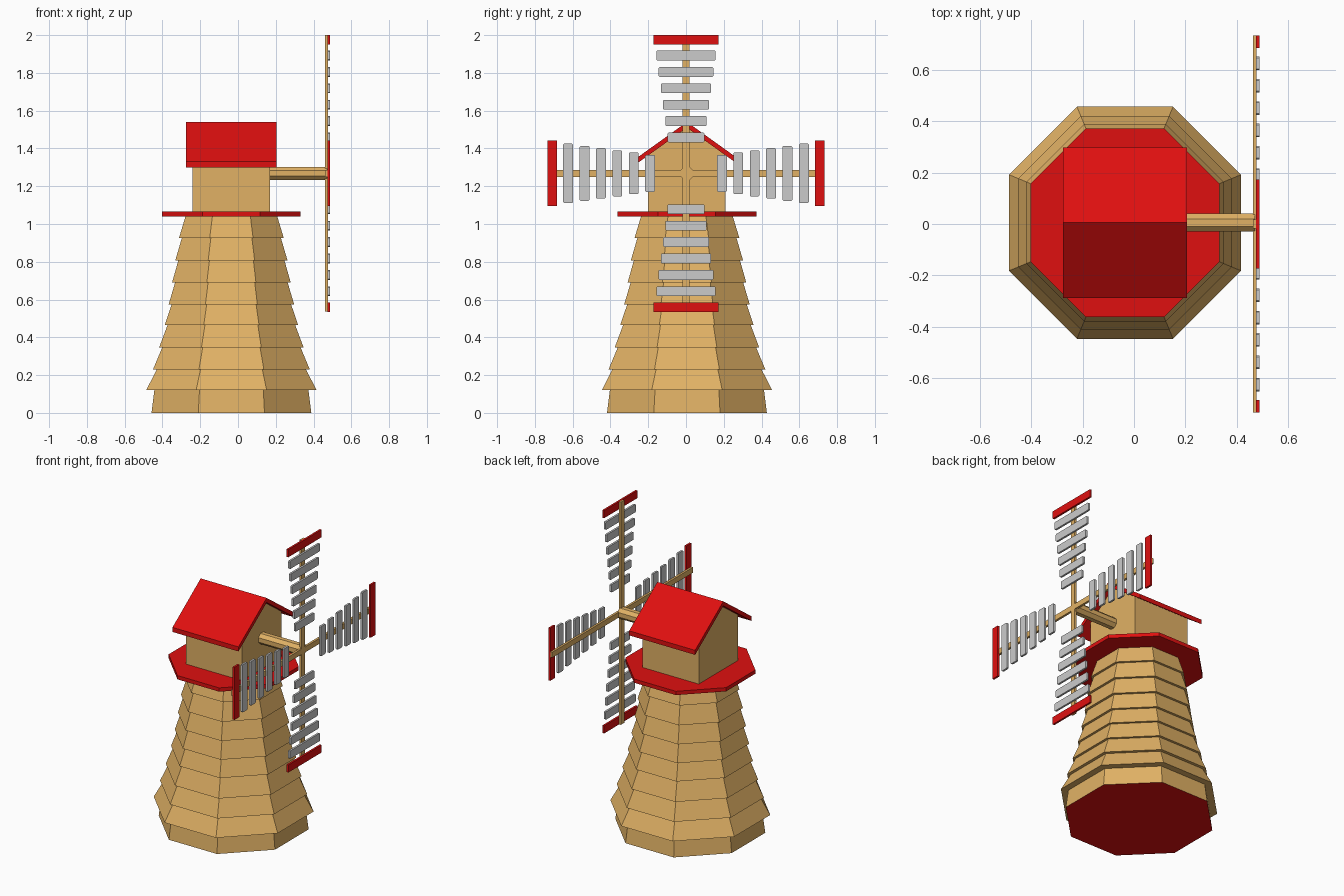
import bpy, bmesh, math
from mathutils import Matrix, Vector

if "Cube" in bpy.data.objects:
    bpy.data.objects.remove(bpy.data.objects["Cube"])

CX, CY = -0.035, 0.005      # tower axis
HUB_Z = 1.268               # sail centre height


def material(name, rgb):
    m = bpy.data.materials.new(name)
    m.diffuse_color = (*rgb, 1)
    m.use_nodes = True
    m.node_tree.nodes["Principled BSDF"].inputs["Base Color"].default_value = m.diffuse_color
    return m


WOOD = material("wood", (0.75, 0.44, 0.13))
RED = material("red_paint", (0.74, 0.005, 0.005))


def finish(name, bm, *mats):
    bmesh.ops.recalc_face_normals(bm, faces=bm.faces)
    me = bpy.data.meshes.new(name)
    bm.to_mesh(me)
    bm.free()
    for m in mats:
        if m:
            me.materials.append(m)
    ob = bpy.data.objects.new(name, me)
    bpy.context.collection.objects.link(ob)
    return ob


def octagon_loft(name, profile, matrix, *mats):
    """Octagonal solid from (apothem, height) pairs; the last material goes on the bottom cap."""
    bm = bmesh.new()
    rings = []
    for a, z in profile:
        r = a / math.cos(math.pi / 8)
        angles = [math.pi / 8 + i * math.pi / 4 for i in range(8)]
        rings.append([bm.verts.new((r * math.cos(t), r * math.sin(t), z)) for t in angles])
    for lo, hi in zip(rings, rings[1:]):
        for i in range(8):
            j = (i + 1) % 8
            bm.faces.new((lo[i], lo[j], hi[j], hi[i]))
    bm.faces.new(rings[0]).material_index = len(mats) - 1
    bm.faces.new(rings[-1])
    bm.transform(matrix)
    return finish(name, bm, *mats)


def extrude_x(name, outline, x0, x1, mat):
    """Solid with a (y, z) outline running from x0 to x1."""
    bm = bmesh.new()
    face = bm.faces.new([bm.verts.new((x0, CY + y, z)) for y, z in outline])
    new = bmesh.ops.extrude_face_region(bm, geom=[face])["geom"]
    verts = [v for v in new if isinstance(v, bmesh.types.BMVert)]
    bmesh.ops.translate(bm, verts=verts, vec=(x1 - x0, 0, 0))
    return finish(name, bm, mat)


def sail_box(name, x, r, size, angle, mat=None, bevel=0):
    """Box at radius r from the hub, turned around the sail axis."""
    bm = bmesh.new()
    bmesh.ops.create_cube(bm, size=1)
    bm.transform(Matrix.Translation((0, 0, r)) @ Matrix.Diagonal((*size, 1)))
    if bevel:
        edges = [e for e in bm.edges
                 if abs(e.verts[0].co.x - e.verts[1].co.x) > size[0] / 2]
        bmesh.ops.bevel(bm, geom=edges, offset=bevel, segments=1, affect='EDGES')
    bm.transform(Matrix.Translation((x, 0, HUB_Z)) @ Matrix.Rotation(angle, 4, 'X'))
    return finish(name, bm, mat)


# Tower: overlapping clapboard tiers, red underside
heights = [0.0, 0.12, 0.23, 0.345, 0.465, 0.575, 0.69, 0.807, 0.927, 1.04]
lower = [0.423, 0.451, 0.415, 0.383, 0.353, 0.332, 0.314, 0.297, 0.277]
upper = [0.408, 0.395, 0.367, 0.338, 0.316, 0.298, 0.281, 0.262, 0.243]
profile = []
for i in range(9):
    profile += [(lower[i], heights[i]), (upper[i], heights[i + 1])]
centre = Matrix.Translation((CX, CY, 0))
octagon_loft("tower", profile, centre, WOOD, RED)

# Gallery plate
octagon_loft("gallery", [(0.367, 1.04), (0.367, 1.065)], centre, RED)

# Cap house and gable roof
extrude_x("cap_house", [(-0.205, 1.06), (0.205, 1.06), (0.205, 1.37), (0, 1.515), (-0.205, 1.37)],
          -0.24, 0.17, WOOD)
extrude_x("cap_roof", [(-0.293, 1.30), (0, 1.51), (0.293, 1.30), (0.293, 1.33), (0, 1.54), (-0.293, 1.33)],
          -0.275, 0.205, RED)

# Axle
octagon_loft("axle", [(0.035, 0.14), (0.035, 0.47)],
             Matrix.Translation((0, CY, HUB_Z)) @ Matrix.Rotation(math.pi / 2, 4, 'Y'), WOOD)

# Sails: two crossing spars, four sets of slats with red tip boards
for name, angle in (("spar_vertical", 0), ("spar_horizontal", math.pi / 2)):
    sail_box(name, 0.469, 0, (0.015, 0.036, 1.464), angle, WOOD)
for k in range(4):
    angle = k * math.pi / 2
    for i in range(6):
        sail_box(f"sail_{k + 1}_slat_{i + 1}", 0.481, 0.19 + 0.0868 * i,
                 (0.013, 0.196 + 0.0236 * i, 0.052), angle, bevel=0.005)
    sail_box(f"sail_{k + 1}_tip", 0.481, 0.708, (0.013, 0.346, 0.05), angle, RED)
